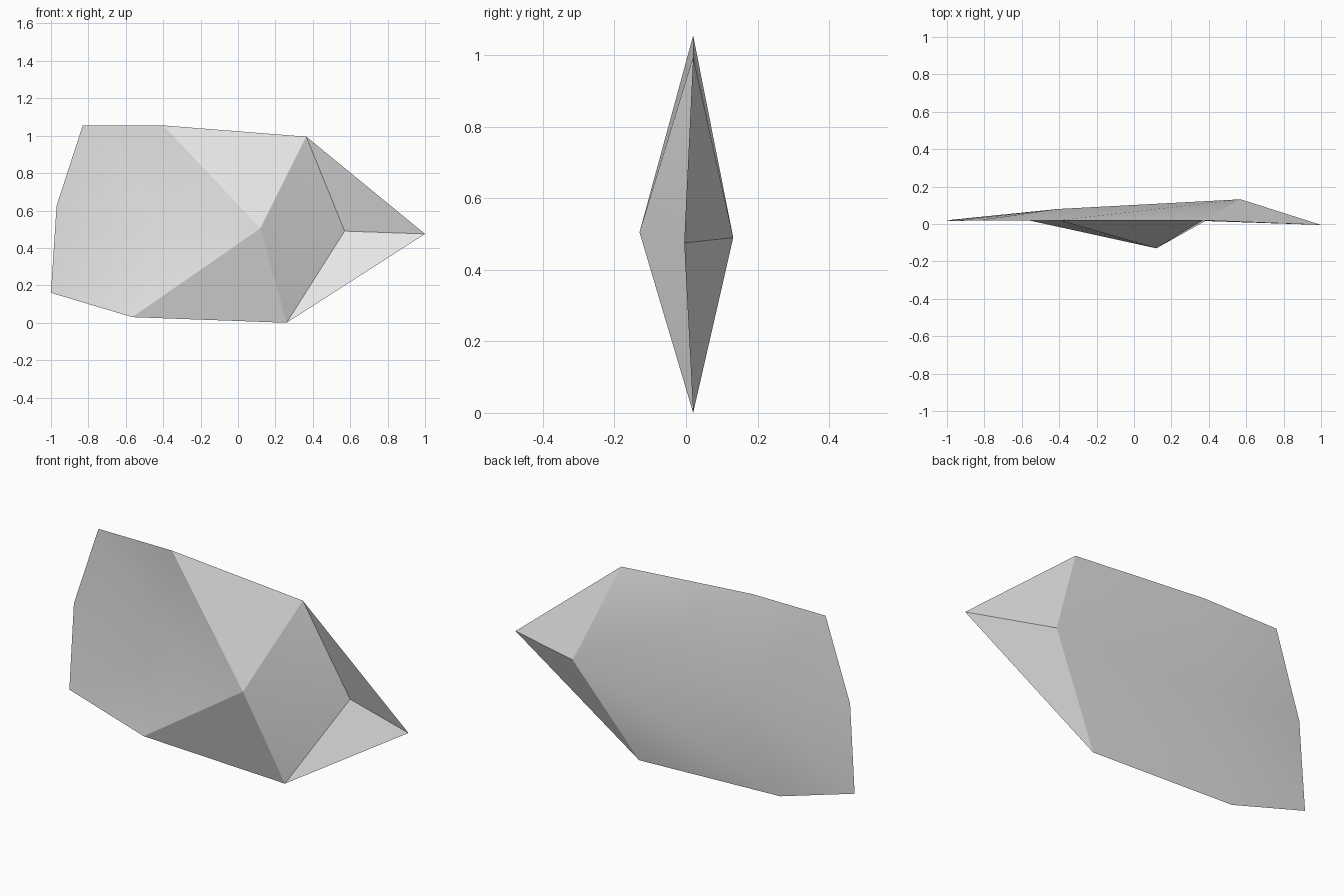
import bpy
import bmesh

cube = bpy.data.objects.get("Cube")
if cube:
    bpy.data.objects.remove(cube, do_unlink=True)

grey = bpy.data.materials.new("light_grey")
grey.use_nodes = True
colour = (0.8, 0.8, 0.8, 1)
grey.diffuse_color = colour
grey.node_tree.nodes["Principled BSDF"].inputs["Base Color"].default_value = colour

# Rim corners, clockwise from the upper left
rim = {
    "tail_top": (-0.83, 0.02, 1.055),
    "back_top": (-0.40, 0.02, 1.055),
    "head_top": (0.365, 0.02, 0.995),
    "nose": (1.0, -0.005, 0.475),
    "head_low": (0.26, 0.02, 0.0),
    "belly": (-0.565, 0.02, 0.03),
    "tail_low": (-1.0, 0.02, 0.16),
    "tail_mid": (-0.97, 0.015, 0.625),
}
# Inner points of the front and rear skins
inner = {
    "peak": (0.12, -0.13, 0.505),
    "hollow": (-0.40, 0.062, 0.54),
    "notch": (0.57, 0.122, 0.49),
    "rear_hollow": (-0.41, 0.08, 0.54),
    "rear_notch": (0.57, 0.132, 0.49),
}

bm = bmesh.new()
v = {name: bm.verts.new(co) for name, co in {**rim, **inner}.items()}


def face(*names):
    bm.faces.new([v[n] for n in names])


# Tail fans and nose flaps, shared by both skins
tail = ["back_top", "tail_top", "tail_mid", "tail_low", "belly"]
for hollow, notch in (("hollow", "notch"), ("rear_hollow", "rear_notch")):
    for a, b in zip(tail, tail[1:]):
        face(a, b, hollow)
    face("head_top", "nose", notch)
    face("nose", "head_low", notch)

# Front pyramid around the peak, and the rear panels
for back, head in (("back_top", "head_top"), ("belly", "head_low")):
    face(back, head, "peak")
    face(back, "peak", "hollow")
    face(head, "peak", "notch")
    face(back, head, "rear_notch")
    face(back, "rear_notch", "rear_hollow")

bmesh.ops.recalc_face_normals(bm, faces=bm.faces)
for f in bm.faces:
    f.smooth = True

# Crisp edges: the rim, the pyramid and the notches
names = list(rim)
sharp = list(zip(names, names[1:] + names[:1]))
sharp += [("peak", n) for n in ("back_top", "head_top", "head_low", "belly")]
for notch in ("notch", "rear_notch"):
    sharp += [(notch, n) for n in ("head_top", "nose", "head_low")]
for a, b in sharp:
    edge = bm.edges.get((v[a], v[b]))
    if edge:
        edge.smooth = False

mesh = bpy.data.meshes.new("faceted_shell")
bm.to_mesh(mesh)
bm.free()
mesh.materials.append(grey)
shell = bpy.data.objects.new("faceted_shell", mesh)
bpy.context.collection.objects.link(shell)
